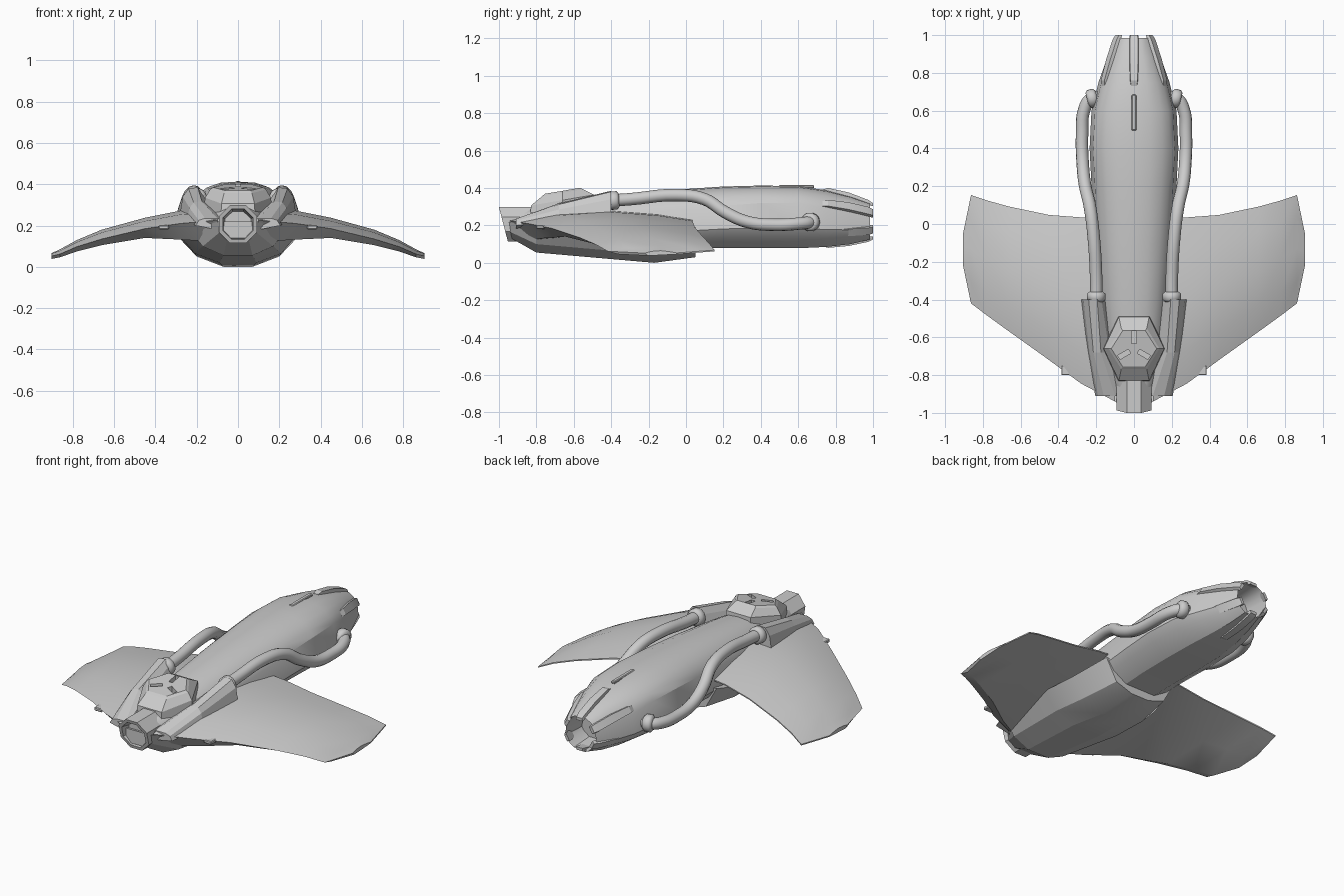
import bpy, bmesh
from math import sin, cos, pi, radians
from mathutils import Vector, Matrix

if "Cube" in bpy.data.objects:
    bpy.data.objects.remove(bpy.data.objects["Cube"])


def finish(bm, name, angle=30):
    bmesh.ops.recalc_face_normals(bm, faces=bm.faces)
    me = bpy.data.meshes.new(name)
    bm.to_mesh(me)
    bm.free()
    ob = bpy.data.objects.new(name, me)
    bpy.context.collection.objects.link(ob)
    bpy.ops.object.select_all(action='DESELECT')
    ob.select_set(True)
    bpy.context.view_layer.objects.active = ob
    if angle:
        bpy.ops.object.shade_smooth_by_angle(angle=radians(angle))
    return ob


def add_loft(bm, rings, caps=True):
    """Skin closed rings of equal point count; returns the last cap."""
    vs = [[bm.verts.new(p) for p in r] for r in rings]
    n = len(vs[0])
    for a, b in zip(vs, vs[1:]):
        for i in range(n):
            j = (i + 1) % n
            bm.faces.new((a[i], a[j], b[j], b[i]))
    if caps:
        bm.faces.new(vs[0])
        return bm.faces.new(vs[-1])


def both_halves(half):
    """Half section running top to bottom -> closed symmetric section."""
    return half + [(-x, y, z) for x, y, z in reversed(half) if x > 1e-6]


def flip(rings, s):
    return [[(s * x, y, z) for x, y, z in r] for r in rings]


SIDES = ((1, "right"), (-1, "left"))

# fuselage: y, half width, top z, chine z, bottom z
def body_section(y, w, zt, zm, zb):
    h, d = zt - zm, zm - zb
    return both_halves([(0, y, zt), (.36 * w, y, zt - .06 * h), (.64 * w, y, zt - .3 * h),
                        (.81 * w, y, zt - .62 * h), (.92 * w, y, zm),
                        (w, y, zm - .55 * d), (.86 * w, y, zm - .75 * d), (.45 * w, y, zb)])

stations = [(-.93, .09, .27, .21, .13), (-.75, .16, .31, .22, .06), (-.4, .19, .36, .25, .06),
            (-.1, .21, .388, .28, .07), (.2, .225, .408, .305, .08), (.4, .235, .413, .32, .078),
            (.6, .225, .41, .32, .078), (.75, .188, .388, .29, .085), (.88, .142, .355, .27, .1),
            (.985, .103, .318, .25, .125)]
bm = bmesh.new()
cap = add_loft(bm, [body_section(*s) for s in stations])
bmesh.ops.recalc_face_normals(bm, faces=bm.faces)
# hollow exhaust
bmesh.ops.inset_region(bm, faces=[cap], thickness=.012)
bmesh.ops.translate(bm, verts=cap.verts, vec=(0, -.14, 0))
finish(bm, "fuselage", 25)

# faceted belly hull
rings = []
for y, a, zb, b, zk, c, zt in [(-.95, .05, .14, .085, .17, .09, .22), (-.8, .07, .055, .17, .1, .24, .19),
                               (-.4, .09, .02, .21, .065, .29, .16), (-.17, .07, 0, .2, .05, .29, .145),
                               (.05, .06, .03, .165, .065, .235, .19)]:
    rings.append(both_halves([(c, y, zt), (b, y, zk), (a, y, zb)]))
bm = bmesh.new()
add_loft(bm, rings)
finish(bm, "belly_hull", 20)

# drooping wings: x, front y, rear y, upper z, front edge z, lower z, rear edge z
wing = [(.1, -.94, .03, .285, .225, .12, .235), (.28, -.845, .035, .272, .21, .132, .22),
        (.45, -.72, .048, .238, .185, .14, .185), (.66, -.57, .092, .18, .135, .105, .135),
        (.78, -.483, .125, .13, .098, .075, .1), (.863, -.42, .153, .085, .062, .046, .065),
        (.905, -.22, -.05, .065, .052, .038, .05)]
rings = []
for x, y0, y1, zu, zf, zl, zr in wing:
    c = y1 - y0
    rings.append([(x, y0, zf), (x, y0 + .2 * c, .3 * zf + .7 * zu), (x, y0 + .5 * c, zu),
                  (x, y0 + .8 * c, .6 * zu + .4 * zr), (x, y1, zr + .003), (x, y1, zr - .004),
                  (x, y0 + .55 * c, zl + .3 * (zr - zl)), (x, y0 + .1 * c, zl)])
for s, side in SIDES:
    bm = bmesh.new()
    add_loft(bm, flip(rings, s))
    finish(bm, "wing_" + side, 28)

# pipe housings on the wing roots
sections = [(-.4, ((.14, .25), (.172, .35), (.195, .385), (.24, .38), (.268, .34), (.282, .25))),
            (-.68, ((.08, .22), (.13, .29), (.175, .318), (.215, .312), (.235, .285), (.25, .22))),
            (-.91, ((.05, .17), (.06, .22), (.1, .235), (.16, .235), (.19, .225), (.205, .2)))]
rings = [[(x, y, z) for x, z in pts] for y, pts in sections]
for s, side in SIDES:
    bm = bmesh.new()
    add_loft(bm, flip(rings, s))
    finish(bm, "pipe_housing_" + side, 0)

# curved pipes with collars
path = [(.2, -.42, .332), (.2, -.3, .34), (.215, -.05, .362), (.235, .1, .34), (.26, .21, .27),
        (.272, .33, .218), (.275, .47, .203), (.262, .61, .21), (.225, .665, .217), (.17, .672, .22)]
for s, side in SIDES:
    cu = bpy.data.curves.new("pipe_" + side, 'CURVE')
    cu.dimensions = '3D'
    cu.bevel_depth, cu.bevel_resolution, cu.resolution_u = .033, 4, 5
    sp = cu.splines.new('BEZIER')
    sp.bezier_points.add(len(path) - 1)
    for bp, (x, y, z) in zip(sp.bezier_points, path):
        bp.co = (s * x, y, z)
        bp.handle_left_type = bp.handle_right_type = 'AUTO'
    bpy.context.collection.objects.link(bpy.data.objects.new("pipe_" + side, cu))
    for label, pos, axis in (("front", (.2, -.385, .333), (0, 1, .06)), ("rear", (.222, .665, .218), (1, -.25, 0))):
        bm = bmesh.new()
        rot = Vector((s * axis[0], axis[1], axis[2])).to_track_quat('Z', 'Y').to_matrix().to_4x4()
        m = Matrix.Translation((s * pos[0], pos[1], pos[2])) @ rot
        add_loft(bm, [[m @ Vector((r * cos(i * pi / 10), r * sin(i * pi / 10), h)) for i in range(20)]
                      for r, h in ((.036, -.027), (.049, -.015), (.049, .015), (.036, .027))])
        finish(bm, f"pipe_{label}_collar_{side}", 50)

# hexagonal canopy, tilted forward, with three slots
tilt = .17
def hexagon(rx, ry, z):
    return [(rx * cos(i * pi / 3), -.66 + ry * sin(i * pi / 3), z + tilt * ry * sin(i * pi / 3)) for i in range(6)]

bm = bmesh.new()
add_loft(bm, [hexagon(.17, .205, .22), hexagon(.16, .195, .335), hexagon(.135, .125, .375), hexagon(.12, .11, .385)])
canopy = finish(bm, "canopy", 0)
bm = bmesh.new()
for k in range(3):
    a = pi / 2 + k * 2 * pi / 3
    m = Matrix.Translation((.06 * cos(a), -.66 + .06 * sin(a), .39 + tilt * .06 * sin(a))) @ \
        Matrix.Rotation(a, 4, 'Z') @ Matrix.Diagonal((.065, .025, .1, 1))
    bmesh.ops.create_cube(bm, size=1, matrix=m)
cutter = finish(bm, "slot_cutter", 0)
cutter.hide_render = True
cutter.hide_set(True)
mod = canopy.modifiers.new("slots", 'BOOLEAN')
mod.object, mod.operation, mod.solver = cutter, 'DIFFERENCE', 'EXACT'

# octagonal nose tube with a raked mouth
def octagon(r, y, rake):
    pts = [(r * cos((i + .5) * pi / 4), r * sin((i + .5) * pi / 4)) for i in range(8)]
    return [(x, y + rake * (.09 - z), .207 + z) for x, z in pts]

bm = bmesh.new()
add_loft(bm, [octagon(.1, -.78, 0), octagon(.1, -1, .26), octagon(.08, -1, .26), octagon(.065, -.93, .26)])
finish(bm, "nose_tube", 0)

# six armour strips around the exhaust
for k in range(6):
    t = pi / 2 + k * pi / 3
    rings = []
    for y, w, h, zc, half, lift in [(.73, .19, .152, .24, .018, 0), (.76, .18, .148, .24, .022, .012),
                                    (.87, .145, .13, .233, .026, .013), (.975, .107, .1, .224, .026, .012),
                                    (1, .1, .094, .222, .022, .003)]:
        out = Vector((cos(t), 0, sin(t)))
        tan = Vector((-sin(t), 0, cos(t)))
        p = Vector((w * cos(t), y, zc + h * sin(t)))
        rings.append([p + tan * half - out * .014, p + tan * half * .85 + out * lift,
                      p - tan * half * .85 + out * lift, p - tan * half - out * .014])
    bm = bmesh.new()
    add_loft(bm, rings)
    finish(bm, f"exhaust_strip_{k + 1}", 20)

# spine ridge and small wing-edge blocks
boxes = [("spine_ridge", (0, .59, .407), (.024, .19, .016))]
boxes += [("wing_edge_block_" + side, (s * .36, -.775, .192), (.05, .05, .02)) for s, side in SIDES]
for name, loc, size in boxes:
    bm = bmesh.new()
    bmesh.ops.create_cube(bm, size=1, matrix=Matrix.Translation(loc) @ Matrix.Diagonal((*size, 1)))
    bmesh.ops.bevel(bm, geom=bm.edges[:], offset=.004, segments=1, affect='EDGES')
    finish(bm, name, 0)
